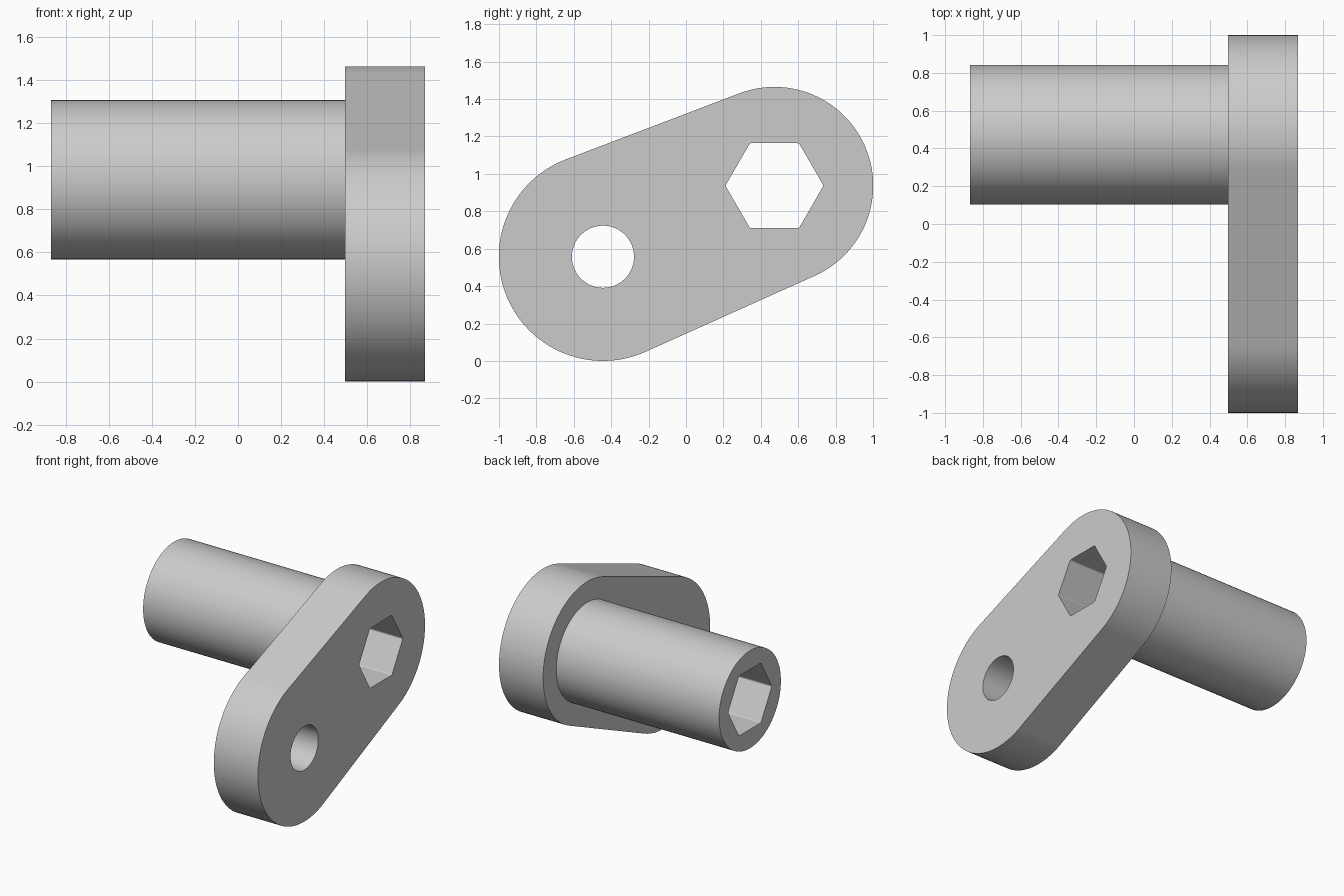
import bpy
import bmesh
from math import pi, cos, sin, acos, atan2, hypot

default_cube = bpy.data.objects.get("Cube")
if default_cube:
    bpy.data.objects.remove(default_cube, do_unlink=True)

# Single plain grey finish
GREY = (0.6, 0.6, 0.6, 1.0)
grey = bpy.data.materials.new("plain_grey")
grey.use_nodes = True
grey.diffuse_color = GREY
grey.node_tree.nodes["Principled BSDF"].inputs["Base Color"].default_value = GREY


def arc(centre, radius, start, end, steps):
    """Points (y, z) along an arc, both ends included."""
    angles = [start + (end - start) * i / steps for i in range(steps + 1)]
    return [(centre[0] + radius * cos(a), centre[1] + radius * sin(a)) for a in angles]


def circle(centre, radius, steps=96):
    return arc(centre, radius, 0, 2 * pi, steps)[:-1]


def hexagon(centre, apothem, fillet):
    """Hexagon with a corner on the y axis and slightly rounded corners."""
    reach = (apothem - fillet) / cos(pi / 6)
    points = []
    for k in range(6):
        a = k * pi / 3
        corner = (centre[0] + reach * cos(a), centre[1] + reach * sin(a))
        points += arc(corner, fillet, a - pi / 6, a + pi / 6, 4)
    return points


def tapered_slot(c1, r1, c2, r2):
    """Two round ends joined by their outer tangent lines."""
    dy, dz = c2[0] - c1[0], c2[1] - c1[1]
    axis = atan2(dz, dy)
    spread = acos((r1 - r2) / hypot(dy, dz))
    return (arc(c2, r2, axis - spread, axis + spread, 56)
            + arc(c1, r1, axis + spread, axis + 2 * pi - spread, 56))


def extrude_section(name, outlines, x0, x1):
    """Solid along x from an outer outline and the outlines of its holes."""
    bm = bmesh.new()
    caps = ([], [])
    for outline in outlines:
        rings = [[bm.verts.new((x, y, z)) for y, z in outline] for x in (x0, x1)]
        n = len(outline)
        for i in range(n):
            j = (i + 1) % n
            bm.faces.new((rings[0][i], rings[0][j], rings[1][j], rings[1][i]))
            for cap, ring in zip(caps, rings):
                cap.append(bm.edges.get((ring[i], ring[j])))
    for cap in caps:
        bmesh.ops.triangle_fill(bm, edges=cap, use_beauty=True, normal=(1, 0, 0))
    bmesh.ops.recalc_face_normals(bm, faces=bm.faces)
    mesh = bpy.data.meshes.new(name)
    bm.to_mesh(mesh)
    bm.free()
    mesh.materials.append(grey)
    obj = bpy.data.objects.new(name, mesh)
    bpy.context.collection.objects.link(obj)
    bpy.ops.object.select_all(action="DESELECT")
    obj.select_set(True)
    bpy.context.view_layer.objects.active = obj
    bpy.ops.object.shade_smooth_by_angle()
    # Keep the flats flat where they meet the rounded ends
    weighted = obj.modifiers.new("flat_sides", "WEIGHTED_NORMAL")
    weighted.keep_sharp = True
    return obj


PIN = (-0.444, 0.557)
SHAFT = (0.473, 0.937)
LEFT, SHOULDER, RIGHT = -0.868, 0.498, 0.868
socket = hexagon(SHAFT, 0.227, 0.015)

# Arm with the pin hole and the hexagonal socket
extrude_section("arm", [tapered_slot(PIN, 0.557, SHAFT, 0.528),
                        circle(PIN, 0.166), socket], SHOULDER, RIGHT)

# Hollow shaft with the socket running right through
extrude_section("shaft", [circle(SHAFT, 0.37), socket], LEFT, SHOULDER)
